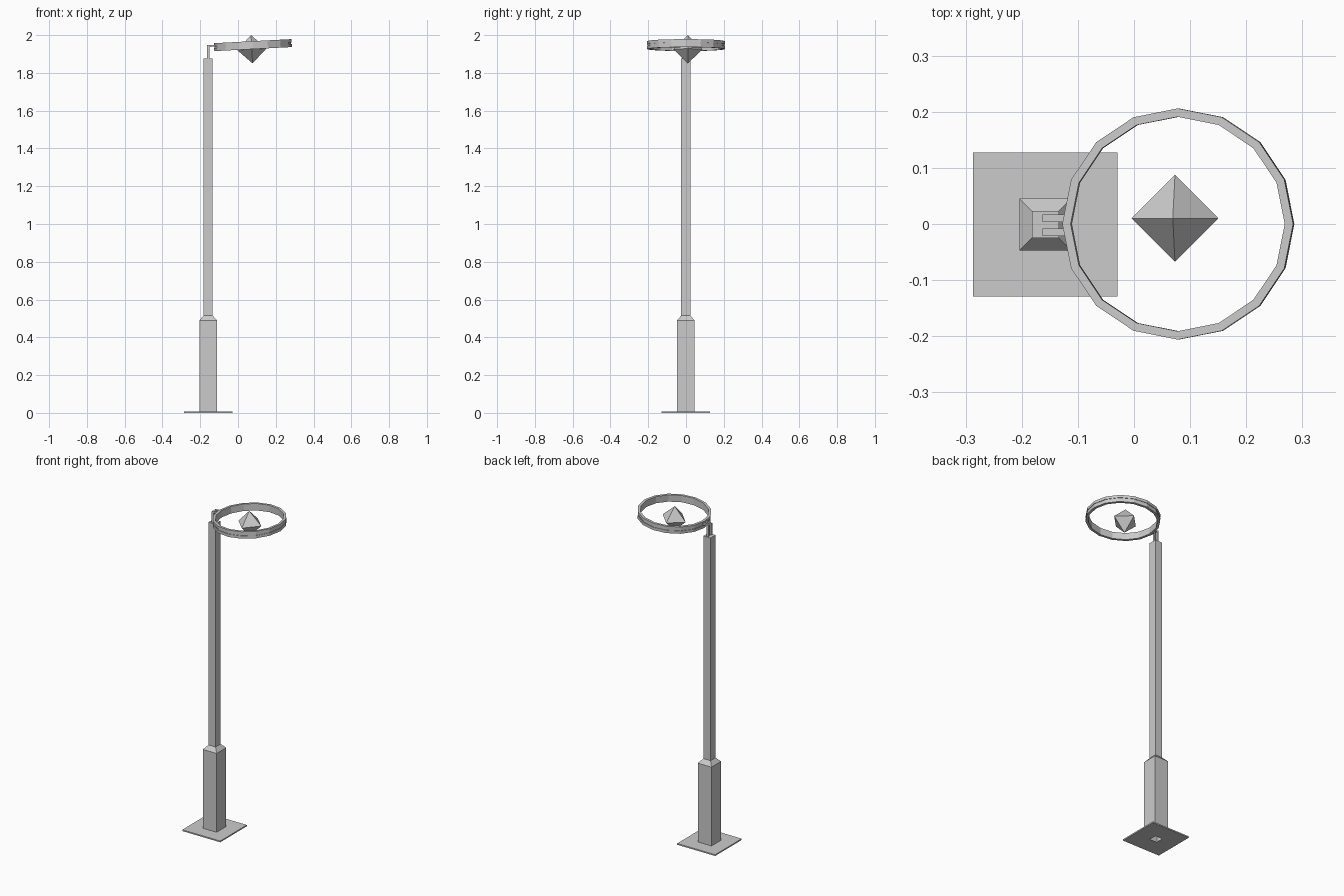
import bpy, bmesh, math
from mathutils import Matrix, Vector

if "Cube" in bpy.data.objects:
    bpy.data.objects.remove(bpy.data.objects["Cube"])

PX, PY = -0.158, -0.001      # post axis
TILT = Matrix.Rotation(math.radians(-3), 4, 'Y')   # lamp head rises toward +x


def make(name, bm, outward=True):
    if outward:
        bmesh.ops.recalc_face_normals(bm, faces=bm.faces)
    me = bpy.data.meshes.new(name)
    bm.to_mesh(me)
    bm.free()
    ob = bpy.data.objects.new(name, me)
    bpy.context.collection.objects.link(ob)
    return ob


def lathe(profile, sides, start=0.0, closed=False, scale=1.0):
    """Sweep (radius, z) points round z in flat-sided steps."""
    bm = bmesh.new()
    rings = []
    for r, z in profile:
        rings.append([bm.verts.new((r * scale * math.cos(start + math.tau * i / sides),
                                    r * scale * math.sin(start + math.tau * i / sides), z))
                      for i in range(sides)])
    n = len(rings)
    for k in range(n if closed else n - 1):
        a, b = rings[k], rings[(k + 1) % n]
        for i in range(sides):
            j = (i + 1) % sides
            bm.faces.new((a[i], a[j], b[j], b[i]))
    return bm, rings


# Square post with plate and plinth, hollow underneath (half-widths)
bm, rings = lathe([(0.023, 0), (0.1285, 0), (0.1285, 0.008), (0.0465, 0.008),
                   (0.0465, 0.49), (0.0242, 0.515), (0.0242, 1.877)],
                  4, math.pi / 4, scale=math.sqrt(2))
bm.faces.new(rings[-1])
make("post", bm, outward=False).location = (PX, PY, 0)

# Two thin angled brackets from the post to the ring
for name, y in (("bracket_front", -0.021), ("bracket_back", 0.004)):
    bm = bmesh.new()
    pts = [(-0.163, 1.87), (-0.152, 1.87), (-0.152, 1.938), (-0.118, 1.939),
           (-0.118, 1.949), (-0.163, 1.947)]
    face = bm.faces.new([bm.verts.new((x, y, z)) for x, z in pts])
    ext = bmesh.ops.extrude_face_region(bm, geom=[face])
    bmesh.ops.translate(bm, vec=(0, 0.013, 0),
                        verts=[v for v in ext["geom"] if isinstance(v, bmesh.types.BMVert)])
    make(name, bm)

# Sixteen-sided lamp ring with a shallow groove round the outside
bm, rings = lathe([(0.191, -0.021), (0.206, -0.021), (0.206, -0.004), (0.203, -0.004),
                   (0.203, 0.004), (0.206, 0.004), (0.206, 0.021), (0.191, 0.021)],
                  16, closed=True)
make("lamp_ring", bm).matrix_world = Matrix.Translation((0.079, 0, 1.947)) @ TILT

# Floating octahedral crystal
bm, rings = lathe([(0.0775, 0)], 4)
for z in (-0.075, 0.075):
    tip = bm.verts.new((0, 0, z))
    for i in range(4):
        bm.faces.new((rings[0][i], rings[0][(i + 1) % 4], tip))
make("crystal", bm).matrix_world = Matrix.Translation((0.073, 0.01, 1.925)) @ TILT
